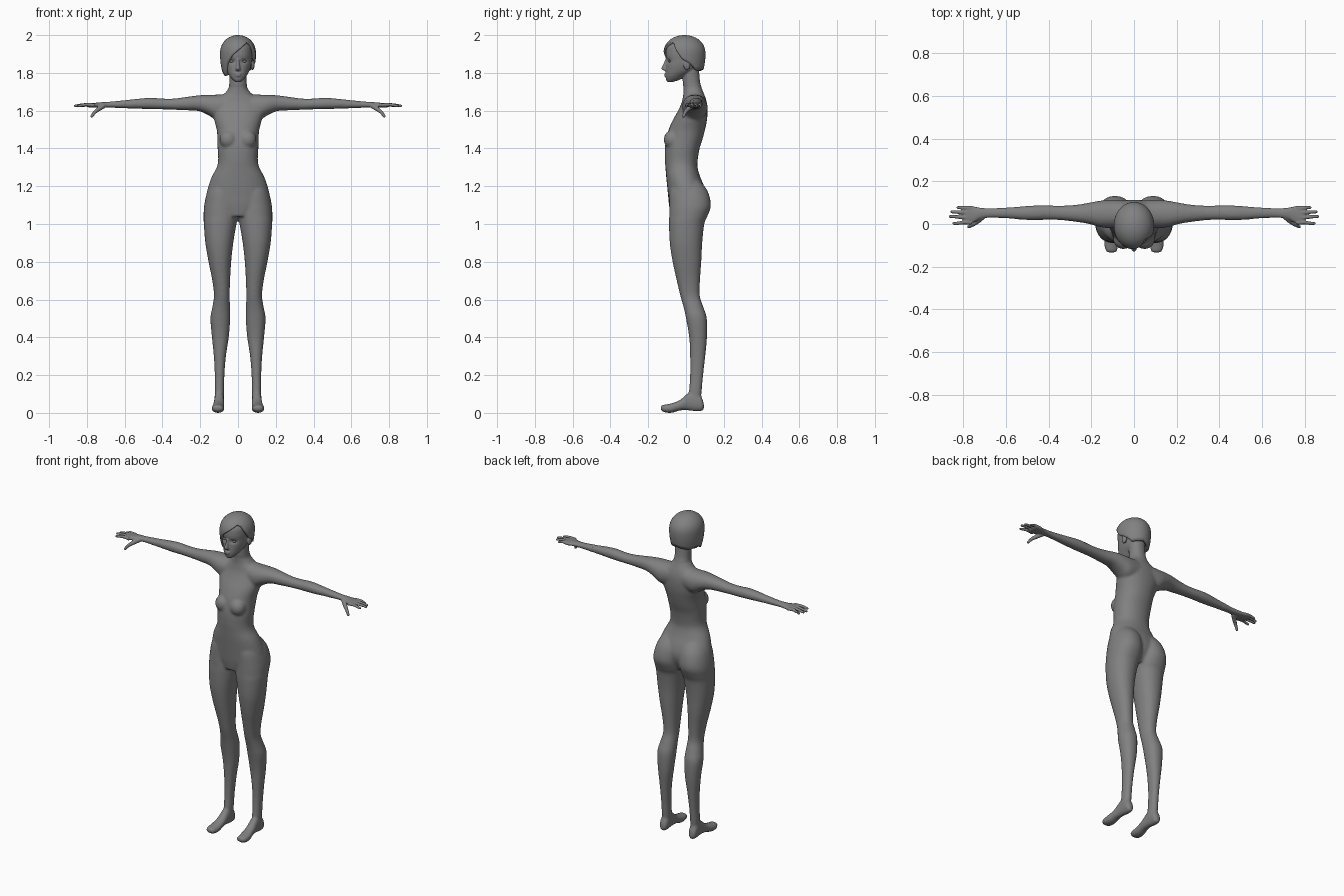
import bpy, bmesh, math
from mathutils import Matrix, Vector

if "Cube" in bpy.data.objects:
    bpy.data.objects.remove(bpy.data.objects["Cube"])

grey = bpy.data.materials.new("neutral grey")
grey.diffuse_color = (0.22, 0.22, 0.22, 1)
grey.use_nodes = True
grey.node_tree.nodes["Principled BSDF"].inputs["Base Color"].default_value = grey.diffuse_color


def smooth_rows(rows, n=4):
    """Catmull-Rom interpolation through the section rows."""
    out = []
    for i in range(len(rows) - 1):
        p = [rows[max(0, min(len(rows) - 1, i + k))] for k in (-1, 0, 1, 2)]
        for j in range(n):
            t = j / n
            out.append([0.5 * (2 * b + (c - a) * t + (2 * a - 5 * b + 4 * c - d) * t * t
                               + (3 * b - a - 3 * c + d) * t ** 3) for a, b, c, d in zip(*p)])
    return out + [list(rows[-1])]


def skin(bm, rings):
    """Closed skin over a list of point rings."""
    vs = [[bm.verts.new(p) for p in r] for r in rings]
    n = len(vs[0])
    for r0, r1 in zip(vs, vs[1:]):
        for i in range(n):
            bm.faces.new((r0[i], r0[(i + 1) % n], r1[(i + 1) % n], r1[i]))
    bm.faces.new(vs[0][::-1])
    bm.faces.new(vs[-1])


def loft(bm, axis, rows, s=1, n=28, power=0.92):
    """Rows are (position on axis, a min, a max, b min, b max)."""
    rings = []
    for t, a0, a1, b0, b1 in smooth_rows(rows):
        ring = []
        for i in range(n):
            c, d = math.cos(math.tau * i / n), math.sin(math.tau * i / n)
            a = (a0 + a1) / 2 + (a1 - a0) / 2 * math.copysign(abs(c) ** power, c)
            b = (b0 + b1) / 2 + (b1 - b0) / 2 * math.copysign(abs(d) ** power, d)
            x, y, z = {"x": (t, a, b), "y": (a, t, b), "z": (a, b, t)}[axis]
            ring.append((x * s, y, z))
        rings.append(ring)
    skin(bm, rings)


def column(bm, rows):
    """Upright loft centred on x = 0, rows are (z, half width, front, back)."""
    loft(bm, "z", [(z, -w, w, f, b) for z, w, f, b in rows])


def ball(bm, centre, size):
    m = Matrix.Translation(centre) @ Matrix.Diagonal((*size, 1))
    bmesh.ops.create_uvsphere(bm, u_segments=20, v_segments=12, radius=1, matrix=m)


def finger(bm, path, s, r0, r1):
    """Tapering round tube along a path."""
    pts = [Vector(p) for p in smooth_rows(path)]
    rings = []
    for i, p in enumerate(pts):
        d = (pts[min(i + 1, len(pts) - 1)] - pts[max(i - 1, 0)]).normalized()
        u = d.cross(Vector((0, 1, 0.3))).normalized()
        v = d.cross(u)
        r = r0 + (r1 - r0) * i / (len(pts) - 1)
        ring = [p + r * (u * math.cos(k * math.tau / 10) + v * math.sin(k * math.tau / 10)) for k in range(10)]
        rings.append([(q.x * s, q.y, q.z) for q in ring])
    skin(bm, rings)


def finish(name, bm, voxel=None, passes=4):
    """Makes the object, blending its overlapping parts into one skin."""
    bmesh.ops.recalc_face_normals(bm, faces=bm.faces)
    me = bpy.data.meshes.new(name)
    bm.to_mesh(me)
    bm.free()
    ob = bpy.data.objects.new(name, me)
    bpy.context.collection.objects.link(ob)
    if voxel:
        mod = ob.modifiers.new("blend", "REMESH")
        mod.mode, mod.voxel_size = "VOXEL", voxel
        mod = ob.modifiers.new("soften", "SMOOTH")
        mod.factor, mod.iterations = 0.5, passes
        bpy.context.view_layer.update()
        baked = bpy.data.meshes.new_from_object(ob.evaluated_get(bpy.context.evaluated_depsgraph_get()))
        ob.modifiers.clear()
        ob.data = baked
        baked.name = name
    ob.data.materials.clear()
    ob.data.materials.append(grey)
    ob.data.shade_smooth()
    return ob


# Body: torso
body = bmesh.new()
column(body, [(1.04, .09, -.08, .07), (1.1, .165, -.09, .1), (1.15, .168, -.095, .108),
              (1.2, .157, -.1, .096), (1.25, .139, -.105, .075), (1.3, .113, -.109, .061),
              (1.34, .105, -.112, .062), (1.4, .108, -.112, .072), (1.45, .109, -.105, .088),
              (1.5, .113, -.092, .101), (1.55, .126, -.07, .111), (1.6, .135, -.042, .114),
              (1.64, .125, -.024, .111), (1.67, .1, -.017, .103), (1.69, .072, -.014, .095),
              (1.72, .05, -.014, .083), (1.75, .046, -.016, .075)])
wrist = [(.6, .027, .077, 1.613, 1.655), (.67, .03, .073, 1.616, 1.648)]
for s in (1, -1):
    # Chest
    ball(body, (.05 * s, -.072, 1.447), (.048, .046, .05))
    # Arm
    loft(body, "x", [(.04, -.015, .11, 1.56, 1.688), (.11, -.02, .114, 1.55, 1.685),
                     (.16, -.014, .109, 1.578, 1.684), (.21, 0, .1, 1.598, 1.681),
                     (.27, .01, .09, 1.602, 1.673), (.34, .018, .086, 1.605, 1.664),
                     (.4, .02, .087, 1.607, 1.664), (.46, .018, .087, 1.608, 1.668),
                     (.52, .02, .083, 1.61, 1.664)] + wrist, s)
    # Leg with hip and buttock
    loft(body, "z", [(1.25, .01, .12, -.06, .055), (1.18, .0, .16, -.085, .112),
                     (1.1, -.001, .179, -.088, .132), (1.04, .0, .182, -.089, .113),
                     (1, .008, .181, -.09, .097), (.9, .025, .173, -.086, .086),
                     (.8, .036, .156, -.071, .081), (.7, .042, .136, -.049, .074),
                     (.62, .044, .127, -.03, .073), (.56, .042, .136, -.013, .092),
                     (.5, .041, .146, .0, .11), (.4, .049, .138, .017, .111),
                     (.3, .064, .128, .022, .102), (.2, .072, .123, .022, .091),
                     (.1, .074, .123, .014, .082), (.05, .078, .12, .01, .08)], s)
    # Foot
    loft(body, "y", [(.095, .088, .112, .02, .045), (.082, .076, .124, .01, .085),
                     (.05, .074, .126, .008, .115), (.015, .074, .126, .013, .108),
                     (-.03, .073, .131, .013, .07), (-.07, .072, .138, .001, .053),
                     (-.105, .074, .139, .001, .045), (-.125, .079, .132, .008, .042),
                     (-.134, .088, .122, .016, .036)], s)
finish("body", body, .0075)

# Hands
for s, side in ((1, "left"), (-1, "right")):
    hand = bmesh.new()
    loft(hand, "x", wrist + [(.72, .024, .076, 1.617, 1.645), (.75, .008, .082, 1.617, 1.642),
                             (.785, -.002, .086, 1.617, 1.64), (.8, .006, .08, 1.621, 1.637)], s)
    for y0, y1, tip in ((.007, .003, .85), (.031, .035, .868), (.054, .057, .86), (.075, .077, .832)):
        finger(hand, [(.76, y0, 1.629), (.8, y0, 1.632), (tip - .02, y1, 1.628), (tip, y1, 1.624)],
               s, .0105, .0065)
    finger(hand, [(.71, .035, 1.627), (.735, .012, 1.61), (.758, -.004, 1.592), (.778, -.014, 1.565)],
           s, .015, .007)
    finish(side + "_hand", hand, .0035, 3)

# Head: neck, skull with jaw, nose, lips, ears
head = bmesh.new()
column(head, [(1.64, .05, .0, .08), (1.69, .05, -.008, .088), (1.72, .049, -.013, .083),
              (1.75, .046, -.017, .075), (1.8, .046, -.018, .07), (1.85, .046, -.01, .07)])
column(head, [(1.752, .014, -.098, -.07), (1.765, .03, -.106, -.03), (1.785, .046, -.108, .0),
              (1.81, .06, -.107, .045), (1.84, .07, -.105, .07), (1.87, .074, -.104, .084),
              (1.9, .076, -.107, .088), (1.94, .072, -.1, .083), (1.97, .05, -.07, .055),
              (1.985, .02, -.03, .02)])
column(head, [(1.809, .009, -.11, -.09), (1.816, .014, -.124, -.09), (1.826, .012, -.13, -.09),
              (1.85, .008, -.119, -.09), (1.876, .007, -.108, -.09)])
for z, w in ((1.794, .019), (1.785, .016)):
    ball(head, (0, -.106, z), (w, .009, .0055))
for s in (1, -1):
    ball(head, (.077 * s, .005, 1.843), (.011, .018, .028))
skull = finish("head", head, .0035, 4)
# Eye sockets
for v in skull.data.vertices:
    if v.co.y < -.05:
        d2 = ((abs(v.co.x) - .032) / .017) ** 2 + ((v.co.z - 1.862) / .011) ** 2
        v.co.y += .01 * math.exp(-d2)

# Eyes
for s, side in ((1, "left"), (-1, "right")):
    eye = bmesh.new()
    ball(eye, (.032 * s, -.085, 1.861), (.014, .0085, .0065))
    finish(side + "_eye", eye)

# Hair: domed cap whose hem height follows the angle around the head, 0 being the front
hem = [(-180, 1.82), (-130, 1.805), (-100, 1.815), (-78, 1.8), (-62, 1.78), (-52, 1.805), (-40, 1.85),
       (-20, 1.892), (0, 1.92), (20, 1.945), (40, 1.965), (55, 1.955), (70, 1.91), (85, 1.87),
       (105, 1.85), (130, 1.812), (180, 1.82)]


def hem_height(a):
    for (a0, z0), (a1, z1) in zip(hem, hem[1:]):
        if a <= a1:
            return z0 + (z1 - z0) * (a - a0) / (a1 - a0)


hair = bmesh.new()
count, steps = 90, 18
crown = hair.verts.new((0, -.008, 2.0))
rows = []
for k in range(1, steps + 1):
    row = []
    for i in range(count):
        deg = -180 + 360 * i / count
        z = 2.0 - (2.0 - hem_height(deg)) * (k / steps) ** 2
        h = (z - 1.9) / .1
        f = math.sqrt(max(0, 1 - h ** 2.3)) if h > 0 else 1 - .14 * h * h
        a = math.radians(deg)
        row.append(hair.verts.new((.095 * f * math.sin(a), -.008 - .111 * f * math.cos(a), z)))
    rows.append(row)
for i in range(count):
    j = (i + 1) % count
    hair.faces.new((crown, rows[0][i], rows[0][j]))
    for r0, r1 in zip(rows, rows[1:]):
        hair.faces.new((r0[i], r1[i], r1[j], r0[j]))
cap = finish("hair", hair)
shell = cap.modifiers.new("thickness", "SOLIDIFY")
shell.thickness, shell.offset = .018, -1
bpy.context.view_layer.objects.active = cap
cap.select_set(True)
bpy.ops.object.shade_smooth_by_angle(angle=math.radians(45))
